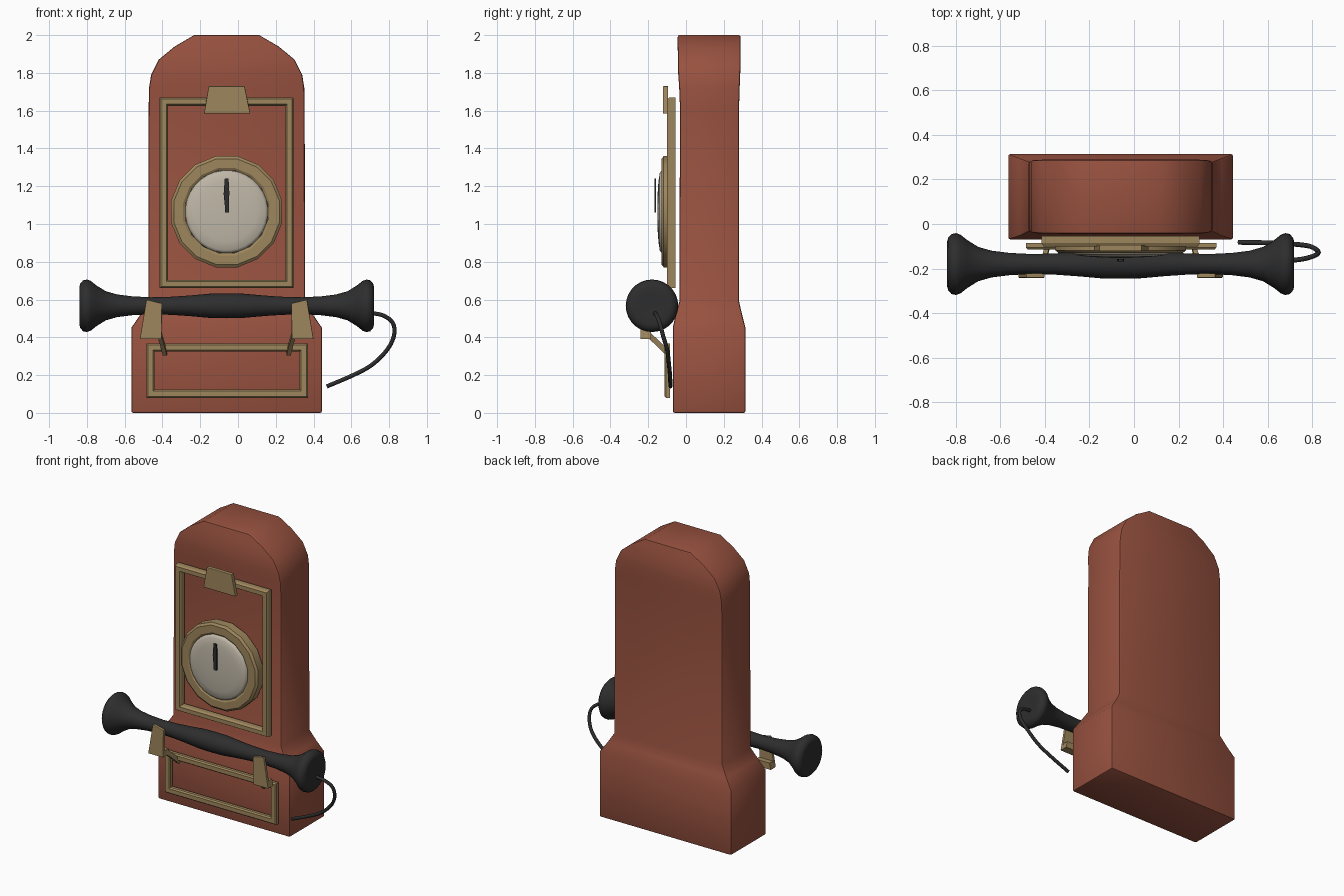
import bpy, bmesh, math
from mathutils import Vector

if "Cube" in bpy.data.objects:
    bpy.data.objects.remove(bpy.data.objects["Cube"])

CX = -0.06  # centre line of the body


def material(name, rgb):
    m = bpy.data.materials.new(name)
    m.diffuse_color = (*rgb, 1)
    m.use_nodes = True
    m.node_tree.nodes["Principled BSDF"].inputs["Base Color"].default_value = m.diffuse_color
    return m


RED = material("red paint", (0.31, 0.083, 0.05))
BRASS = material("dull brass", (0.34, 0.24, 0.108))
CREAM = material("cream dial", (0.52, 0.47, 0.385))
BLACK = material("black", (0.027, 0.027, 0.028))


def loft(name, rings, mat, cap=True, loop=False, smooth=30, bevel=0):
    """Skin a list of equal-length point rings."""
    bm = bmesh.new()
    rows = [[bm.verts.new(p) for p in r] for r in rings]
    n = len(rows[0])
    pairs = list(zip(rows, rows[1:])) + ([(rows[-1], rows[0])] if loop else [])
    for a, b in pairs:
        for i in range(n):
            j = (i + 1) % n
            bm.faces.new((a[i], a[j], b[j], b[i]))
    if cap and not loop:
        bm.faces.new(rows[0])
        bm.faces.new(rows[-1])
    bmesh.ops.recalc_face_normals(bm, faces=bm.faces)
    me = bpy.data.meshes.new(name)
    bm.to_mesh(me)
    bm.free()
    me.materials.append(mat)
    ob = bpy.data.objects.new(name, me)
    bpy.context.collection.objects.link(ob)
    bpy.ops.object.select_all(action='DESELECT')
    ob.select_set(True)
    bpy.context.view_layer.objects.active = ob
    if bevel:
        mod = ob.modifiers.new("soft_edges", 'BEVEL')
        mod.width, mod.segments = bevel, 2
        mod.limit_method, mod.angle_limit = 'ANGLE', math.radians(40)
        bpy.ops.object.modifier_apply(modifier=mod.name)
    if smooth:
        bpy.ops.object.shade_smooth_by_angle(angle=math.radians(smooth))
    return ob


def rect_xz(x0, x1, z0, z1, y):
    return [(x0, y, z0), (x1, y, z0), (x1, y, z1), (x0, y, z1)]


def frame(name, x0, x1, z0, z1, front, back, width):
    """Rectangular moulding with sloped outer and inner lips."""
    d = back - front
    steps = [(0, back), (0, front + d * 0.3), (0.008, front),
             (width - 0.008, front), (width, front + d * 0.3), (width, back)]
    rings = [rect_xz(x0 + i, x1 - i, z0 + i, z1 - i, y) for i, y in steps]
    loft(name, rings, BRASS, loop=True, smooth=0)


def plate(name, outline, y0, y1, mat, bevel=0):
    """Extrude an x-z outline between two depths."""
    rings = [[(x, y, z) for x, z in outline] for y in (y0, y1)]
    return loft(name, rings, mat, smooth=0, bevel=bevel)


def disc_ring(r, y, n, z=1.065):
    return [(CX + r * math.cos(2 * math.pi * (i + .5) / n), y,
             z + r * math.sin(2 * math.pi * (i + .5) / n)) for i in range(n)]


# Body: stacked rectangles (height, half width, front, back)
body = [(0, .505, -.07, .315), (.45, .505, -.07, .315), (.52, .457, -.055, .297),
        (.59, .415, -.035, .281), (1.62, .413, -.032, .281), (1.72, .411, -.036, .284),
        (1.79, .40, -.041, .287), (1.87, .36, -.043, .289), (1.94, .275, -.044, .289),
        (2.0, .172, -.044, .289)]
loft("body", [[(CX - w, f, z), (CX + w, f, z), (CX + w, b, z), (CX - w, b, z)]
              for z, w, f, b in body], RED, smooth=35, bevel=0.01)

# Mouldings and top clip
frame("upper_frame", -.415, .295, .66, 1.67, -.10, -.055, .044)
frame("lower_frame", -.485, .37, .08, .368, -.115, -.085, .044)
plate("top_clip", [(-.18, 1.585), (.065, 1.585), (.035, 1.73), (-.155, 1.73)],
      -.122, -.094, BRASS, bevel=.004)

# Dial: bezel, domed face, hand
bezel = [(.30, -.06), (.30, -.118), (.285, -.13), (.235, -.13), (.222, -.122), (.222, -.06)]
loft("dial_bezel", [disc_ring(r, y, 16) for r, y in bezel], BRASS, loop=True)
face = [(.222, -.06), (.219, -.13), (.205, -.139), (.16, -.146), (.10, -.15), (.04, -.152)]
loft("dial_face", [disc_ring(r, y, 32) for r, y in face], CREAM, smooth=60)
plate("dial_hand", [(-.068, 1.06), (-.048, 1.06), (-.046, 1.17), (-.05, 1.24),
                    (-.07, 1.24), (-.076, 1.16), (-.07, 1.10)], -.168, -.158, BLACK)

# Cradle: hook plate, foot and strut on each side
for side, s in (("left", -1), ("right", 1)):
    def mx(pts):
        return [(CX + s * x, z) for x, z in pts]
    plate(side + "_hook", mx([(.345, .39), (.46, .39), (.425, .60), (.342, .58)]),
          -.242, -.222, BRASS, bevel=.004)
    plate(side + "_hook_foot", mx([(.345, .39), (.46, .39), (.45, .435), (.344, .435)]),
          -.23, -.185, BRASS)
    strut = []
    for x, y, z in ((.355, -.20, .415), (.34, -.145, .365), (.328, -.095, .315)):
        strut.append([(CX + s * (x + dx), y + dy, z + dz) for dx, dy, dz in
                      ((-.011, -.008, -.012), (.011, -.008, -.012),
                       (.011, .008, .012), (-.011, .008, .012))])
    loft(side + "_hook_strut", strut, BRASS, smooth=0)

# Handset: half profile (distance from middle, radius), mirrored and turned
half = [(0, .066), (.09, .064), (.19, .055), (.29, .048), (.40, .045), (.50, .050),
        (.58, .060), (.64, .077), (.69, .108), (.72, .132), (.74, .139), (.76, .135),
        (.775, .118), (.78, .10), (.776, .06)]
profile = [(-x, r) for x, r in reversed(half[1:])] + half
N = 28
loft("handset", [[(CX + x, -.18 + r * math.cos(2 * math.pi * i / N),
                   .567 + r * math.sin(2 * math.pi * i / N)) for i in range(N)]
                 for x, r in profile], BLACK, smooth=50)

# Cord: round tube along a smooth path
path = [(.70, -.165, .53), (.77, -.155, .515), (.82, -.138, .475), (.826, -.122, .41),
        (.79, -.10, .335), (.71, -.09, .255), (.61, -.085, .20), (.47, -.082, .14)]
pts = [Vector(p) for p in path]
pts = [2 * pts[0] - pts[1]] + pts + [2 * pts[-1] - pts[-2]]
line = []
for a, b, c, d in zip(pts, pts[1:], pts[2:], pts[3:]):
    for k in range(5):
        t = k / 5
        line.append(.5 * (2 * b + (c - a) * t + (2 * a - 5 * b + 4 * c - d) * t * t
                          + (3 * b - a - 3 * c + d) * t ** 3))
line.append(pts[-2])
tube = []
for i, p in enumerate(line):
    t = (line[min(i + 1, len(line) - 1)] - line[max(i - 1, 0)]).normalized()
    u = t.cross(Vector((0, 1, 0))).normalized()
    v = t.cross(u)
    tube.append([p + .011 * (u * math.cos(q * math.pi / 4) + v * math.sin(q * math.pi / 4))
                 for q in range(8)])
loft("cord", tube, BLACK, smooth=50)
